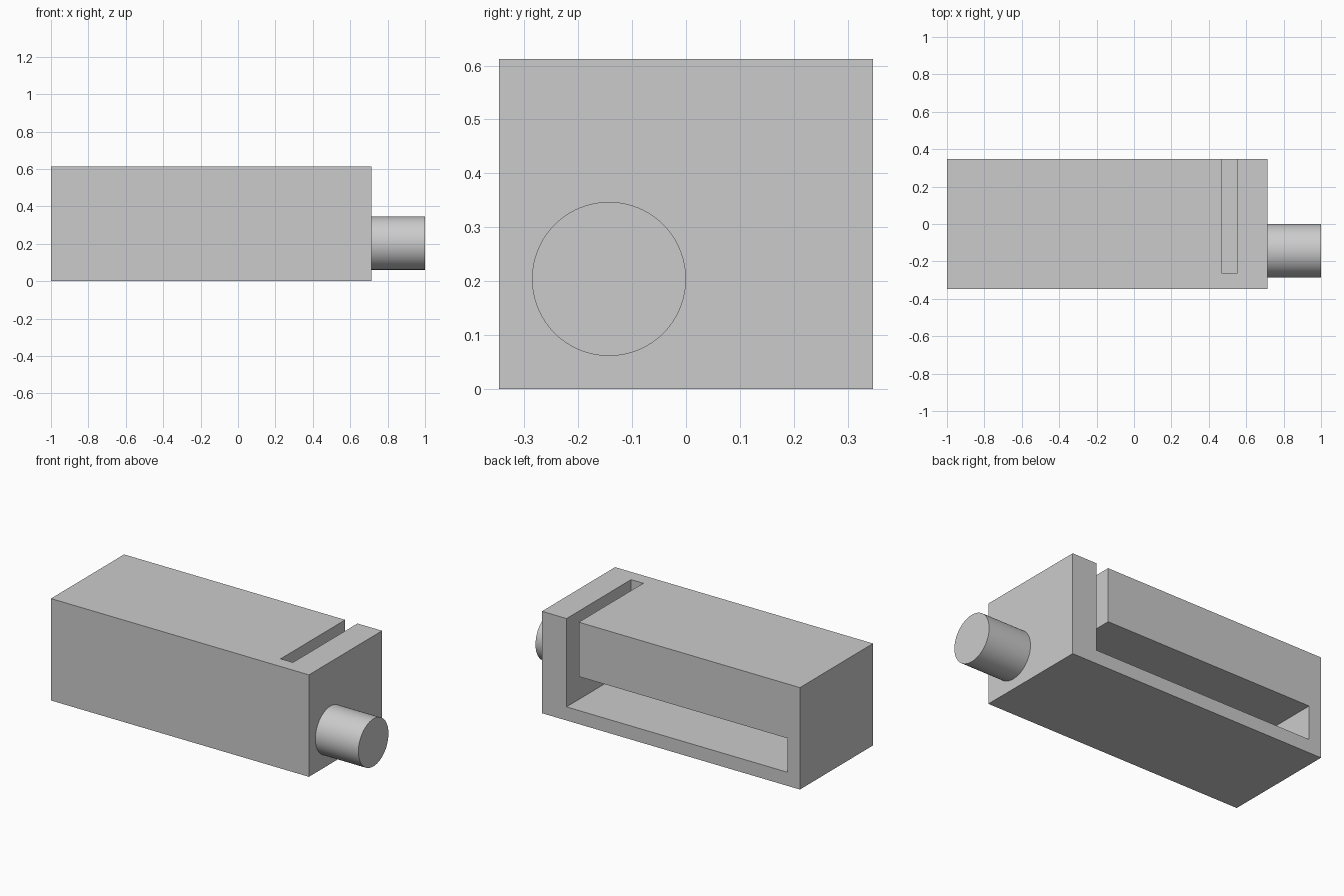
import bpy, bmesh, math
from mathutils import Matrix, Vector

if "Cube" in bpy.data.objects:
    bpy.data.objects.remove(bpy.data.objects["Cube"], do_unlink=True)

U = 2 / 49                      # module: overall length is 49 modules
LENGTH, DEPTH, HEIGHT = 42, 17, 15
PEG_LENGTH, PEG_RADIUS = 7, 3.5

grey = bpy.data.materials.new("light_grey")
grey.use_nodes = True
grey.diffuse_color = (0.6, 0.6, 0.6, 1)
grey.node_tree.nodes["Principled BSDF"].inputs["Base Color"].default_value = (0.6, 0.6, 0.6, 1)


def make_object(name, bm):
    bmesh.ops.recalc_face_normals(bm, faces=bm.faces)
    mesh = bpy.data.meshes.new(name)
    bm.to_mesh(mesh)
    bm.free()
    mesh.materials.append(grey)
    obj = bpy.data.objects.new(name, mesh)
    bpy.context.collection.objects.link(obj)
    return obj


def prism(name, profile, y0, y1):
    """Extrude an x-z profile (in modules from the left bottom corner) along y."""
    bm = bmesh.new()
    face = bm.faces.new([bm.verts.new((x * U - 1, y0 * U, z * U)) for x, z in profile])
    ext = bmesh.ops.extrude_face_region(bm, geom=[face])
    verts = [g for g in ext["geom"] if isinstance(g, bmesh.types.BMVert)]
    bmesh.ops.translate(bm, verts=verts, vec=Vector((0, (y1 - y0) * U, 0)))
    return make_object(name, bm)


# Block body
half = DEPTH / 2
body = prism("block_body", [(0, 0), (LENGTH, 0), (LENGTH, HEIGHT), (0, HEIGHT)], -half, half)

# L-shaped slot, open to the back and the top
slot = prism("slot_cutter", [(2, 2), (38, 2), (38, HEIGHT + 2), (36, HEIGHT + 2), (36, 7), (2, 7)],
             2 - half, half + 2)
slot.hide_render = True
cut = body.modifiers.new("slot", "BOOLEAN")
cut.operation = "DIFFERENCE"
cut.solver = "EXACT"
cut.object = slot
bpy.context.view_layer.objects.active = body
body.select_set(True)
bpy.ops.object.modifier_apply(modifier=cut.name)
bpy.data.objects.remove(slot, do_unlink=True)

# Round peg on the end
bm = bmesh.new()
centre = Vector((1 - PEG_LENGTH * U / 2, -PEG_RADIUS * U, 5 * U))
bmesh.ops.create_cone(bm, cap_ends=True, segments=96, radius1=PEG_RADIUS * U,
                      radius2=PEG_RADIUS * U, depth=PEG_LENGTH * U,
                      matrix=Matrix.Translation(centre) @ Matrix.Rotation(math.pi / 2, 4, "Y"))
peg = make_object("round_peg", bm)
bpy.ops.object.select_all(action="DESELECT")
peg.select_set(True)
bpy.context.view_layer.objects.active = peg
bpy.ops.object.shade_smooth_by_angle(angle=math.radians(30))
